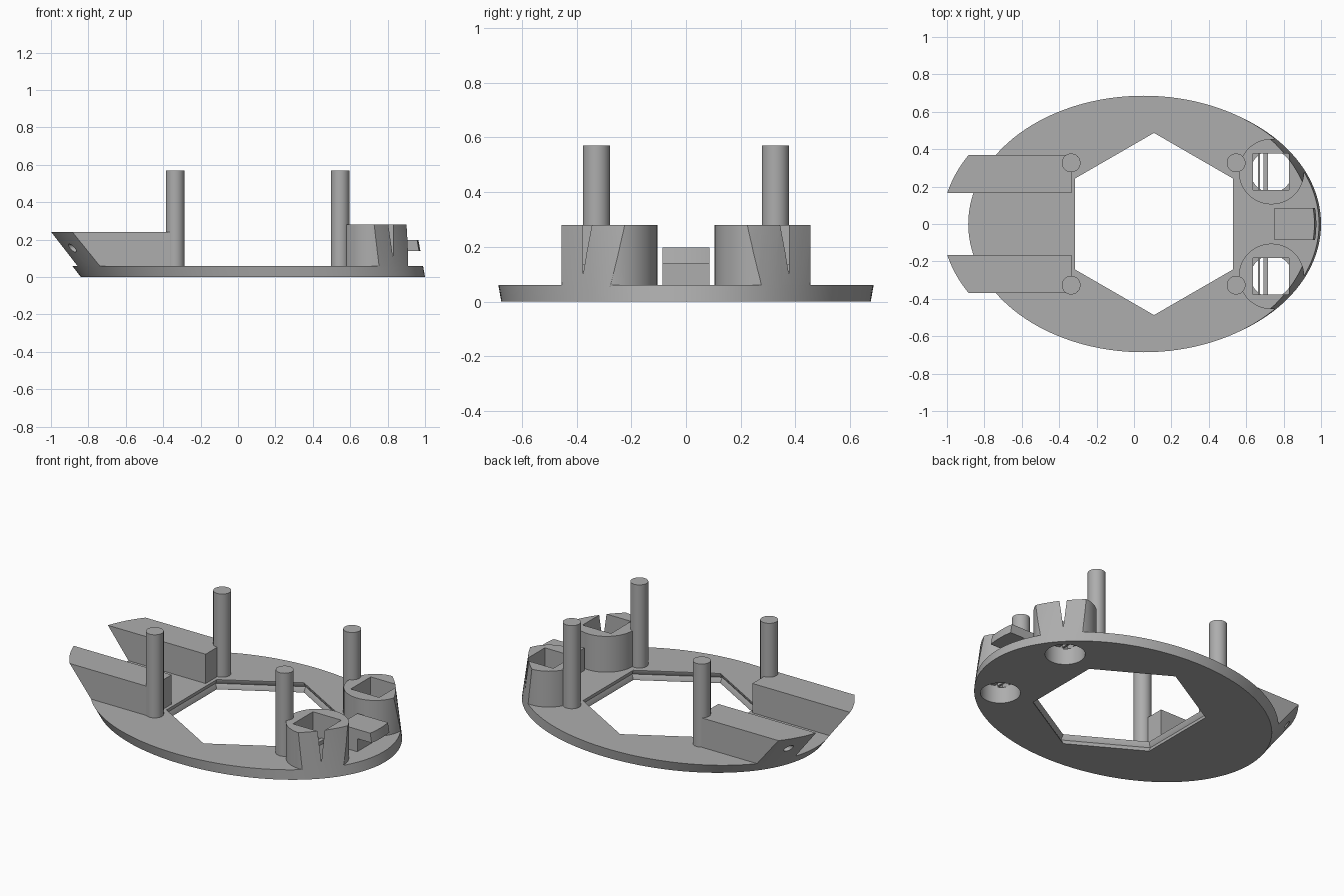
import bpy
import bmesh
import math

if "Cube" in bpy.data.objects:
    bpy.data.objects.remove(bpy.data.objects["Cube"], do_unlink=True)

grey = bpy.data.materials.new("plain grey")
grey.use_nodes = True
colour = (0.42, 0.42, 0.42, 1)
grey.diffuse_color = colour
grey.node_tree.nodes["Principled BSDF"].inputs["Base Color"].default_value = colour


def loft(name, rings):
    """Closed solid through a stack of rings with equal point counts."""
    bm = bmesh.new()
    loops = [[bm.verts.new(p) for p in ring] for ring in rings]
    n = len(loops[0])
    bm.faces.new(loops[0][::-1])
    bm.faces.new(loops[-1])
    for low, high in zip(loops, loops[1:]):
        for i in range(n):
            j = (i + 1) % n
            bm.faces.new((low[i], low[j], high[j], high[i]))
    bmesh.ops.recalc_face_normals(bm, faces=bm.faces)
    mesh = bpy.data.meshes.new(name)
    bm.to_mesh(mesh)
    bm.free()
    ob = bpy.data.objects.new(name, mesh)
    bpy.context.collection.objects.link(ob)
    return ob


def ellipse(cx, cy, a, b, z, n, turn=0.0):
    angles = [turn + 2 * math.pi * i / n for i in range(n)]
    return [(cx + a * math.cos(t), cy + b * math.sin(t), z) for t in angles]


def cylinder(name, x, y, r, z0, z1, n=40):
    return loft(name, [ellipse(x, y, r, r, z, n) for z in (z0, z1)])


def box(name, x0, x1, y0, y1, z0, z1):
    return loft(name, [[(x0, y0, z), (x1, y0, z), (x1, y1, z), (x0, y1, z)]
                       for z in (z0, z1)])


def shell(name, z0, z1):
    """Leaning, flaring oval envelope that bounds every part."""
    rings = []
    for z in (z0, z1):
        t = z / 0.28
        rings.append(ellipse(0.08 - 0.133 * t, 0, 0.92 + 0.083 * t,
                             0.675 + 0.05 * t, z, 128))
    return loft(name, rings)


def carve(ob, *cutters, operation="DIFFERENCE"):
    """Apply boolean cutters, then discard them."""
    for cutter in cutters:
        mod = ob.modifiers.new("cut", "BOOLEAN")
        mod.operation = operation
        mod.solver = "EXACT"
        mod.object = cutter
    bpy.context.view_layer.update()
    graph = bpy.context.evaluated_depsgraph_get()
    mesh = bpy.data.meshes.new_from_object(ob.evaluated_get(graph))
    ob.modifiers.clear()
    ob.data = mesh
    for cutter in cutters:
        bpy.data.objects.remove(cutter, do_unlink=True)


def trim(ob):
    carve(ob, shell("envelope", -0.1, 0.4), operation="INTERSECT")


def finish(ob):
    ob.data.materials.clear()
    ob.data.materials.append(grey)
    ob.data.shade_smooth()
    ob.data.set_sharp_from_angle(angle=math.radians(30))


SOCKET_X, SOCKET_Y = 0.735, 0.28
parts = []

# Oval base with a grooved hexagonal opening and two round holes
base = shell("base_plate", 0, 0.06)
hexagon = loft("hexagon_cutter", [
    ellipse(0.107, 0, r, r, z, 6, math.pi / 6)
    for r, z in ((0.487, -0.02), (0.487, 0.005), (0.503, 0.03),
                 (0.487, 0.055), (0.487, 0.08))])
carve(base, hexagon,
      *[cylinder("hole_cutter", SOCKET_X, s * SOCKET_Y, 0.112, -0.1, 0.1)
        for s in (-1, 1)])
parts.append(base)

for s, side in ((-1, "right"), (1, "left")):
    # Upright posts
    for x, end in ((-0.336, "rear"), (0.546, "front")):
        parts.append(cylinder(f"{end}_post_{side}", x, s * 0.327, 0.05, 0.05, 0.57))

    # Long arm with a slanted, drilled end
    y0, y1 = sorted((s * 0.165, s * 0.368))
    arm = box(f"arm_{side}", -1.2, -0.335, y0, y1, 0.055, 0.24)
    trim(arm)
    drill = loft("drill_cutter", [
        [(x, s * 0.268 + q[0], 0.155 + q[1])
         for q in ellipse(0, 0, 0.022, 0.022, 0, 24)] for x in (-1.1, -0.6)])
    carve(arm, drill)
    parts.append(arm)

    # Round socket: square pocket above, round bore below
    yc = s * SOCKET_Y
    socket = cylinder(f"socket_{side}", SOCKET_X, yc, 0.175, 0.05, 0.28, 64)
    trim(socket)
    carve(socket,
          box("pocket_cutter", 0.637, 0.83, yc - 0.097, yc + 0.097, 0.1, 0.4),
          cylinder("bore_cutter", SOCKET_X, yc, 0.112, -0.1, 0.11))
    parts.append(socket)

    # Thin bars across the pocket
    for k, (x, w) in enumerate(((0.668, 0.006), (0.704, 0.012))):
        parts.append(box(f"pocket_bar_{side}_{k + 1}", x - w, x + w,
                         yc - 0.105, yc + 0.105, 0.11, 0.135))

# Overhanging catch between the sockets
catch = box("catch", 0.75, 1.2, -0.086, 0.086, 0.05, 0.197)
carve(catch, box("undercut_cutter", 0.87, 1.3, -0.2, 0.2, 0.0, 0.14))
trim(catch)
parts.append(catch)

for part in parts:
    finish(part)
